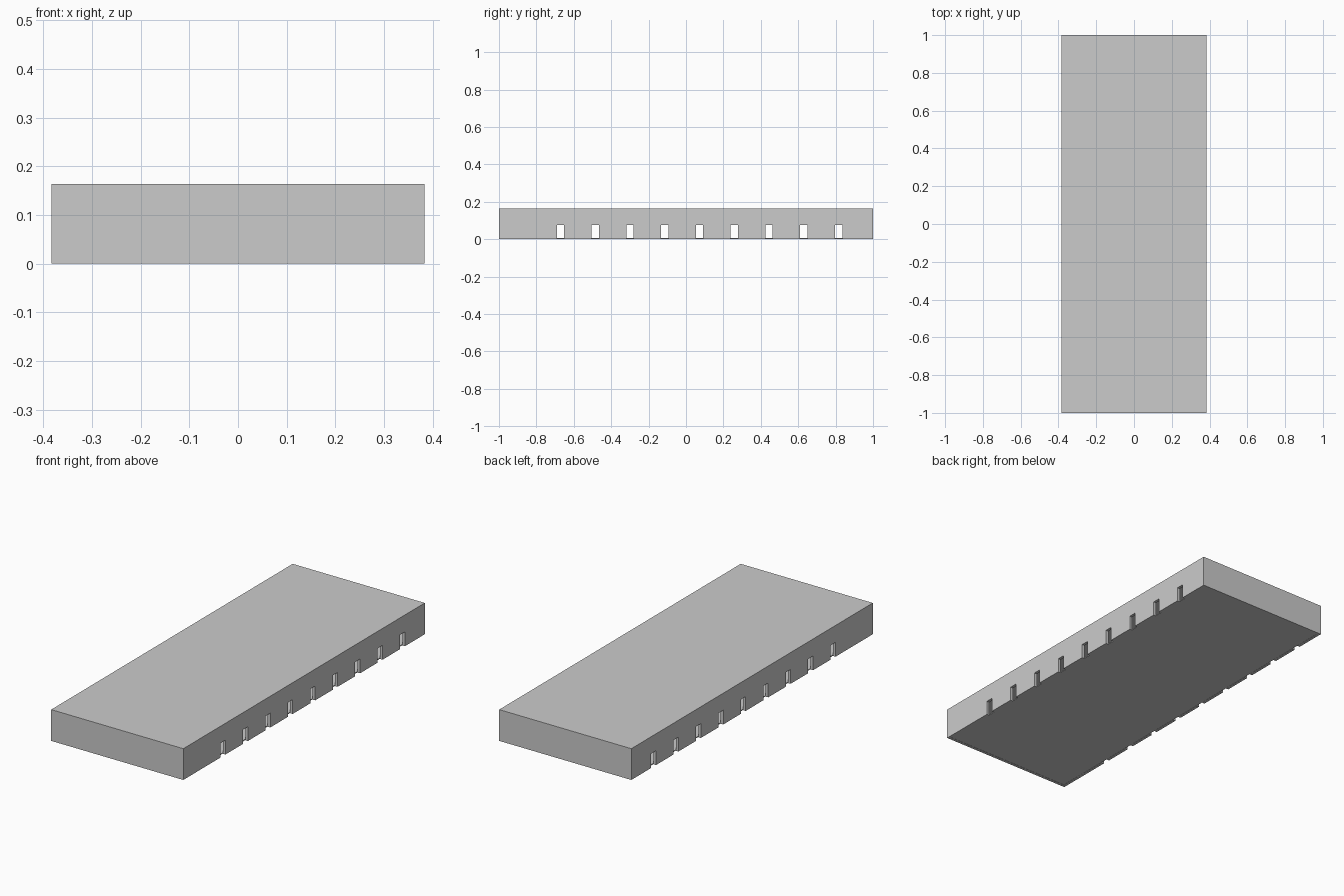
import bpy

if "Cube" in bpy.data.objects:
    bpy.data.objects.remove(bpy.data.objects["Cube"])

HX, HY, H = 0.383, 1.0, 0.164   # half width, half length, height
T = 0.015                       # wall thickness


def box(name, x0, x1, y0, y1, z0, z1):
    bpy.ops.mesh.primitive_cube_add(
        size=1, location=((x0 + x1) / 2, (y0 + y1) / 2, (z0 + z1) / 2))
    ob = bpy.context.object
    ob.name = name
    ob.scale = (x1 - x0, y1 - y0, z1 - z0)
    bpy.ops.object.transform_apply(location=True, rotation=False, scale=True)
    return ob


def cut(target, cutter):
    cutter.hide_render = True
    mod = target.modifiers.new("cut", 'BOOLEAN')
    mod.operation = 'DIFFERENCE'
    mod.solver = 'EXACT'
    mod.object = cutter
    bpy.context.view_layer.objects.active = target
    bpy.ops.object.modifier_apply(modifier=mod.name)
    bpy.data.objects.remove(cutter, do_unlink=True)


# Hollow cover, open underneath
cover = box("cover", -HX, HX, -HY, HY, 0, H)
cut(cover, box("cavity_cutter", -HX + T, HX - T, -HY + T, HY - T, -0.1, H - T))

# Nine slots through both long walls
for i in range(9):
    y = -0.671 + i * 0.1858
    cut(cover, box("slot_cutter", -1, 1, y - 0.02, y + 0.02, -0.1, 0.075))

# Thin floor panel set inside the rim
box("floor_panel", -HX + T, HX - T, -HY + T, HY - T, 0.001, 0.006)
